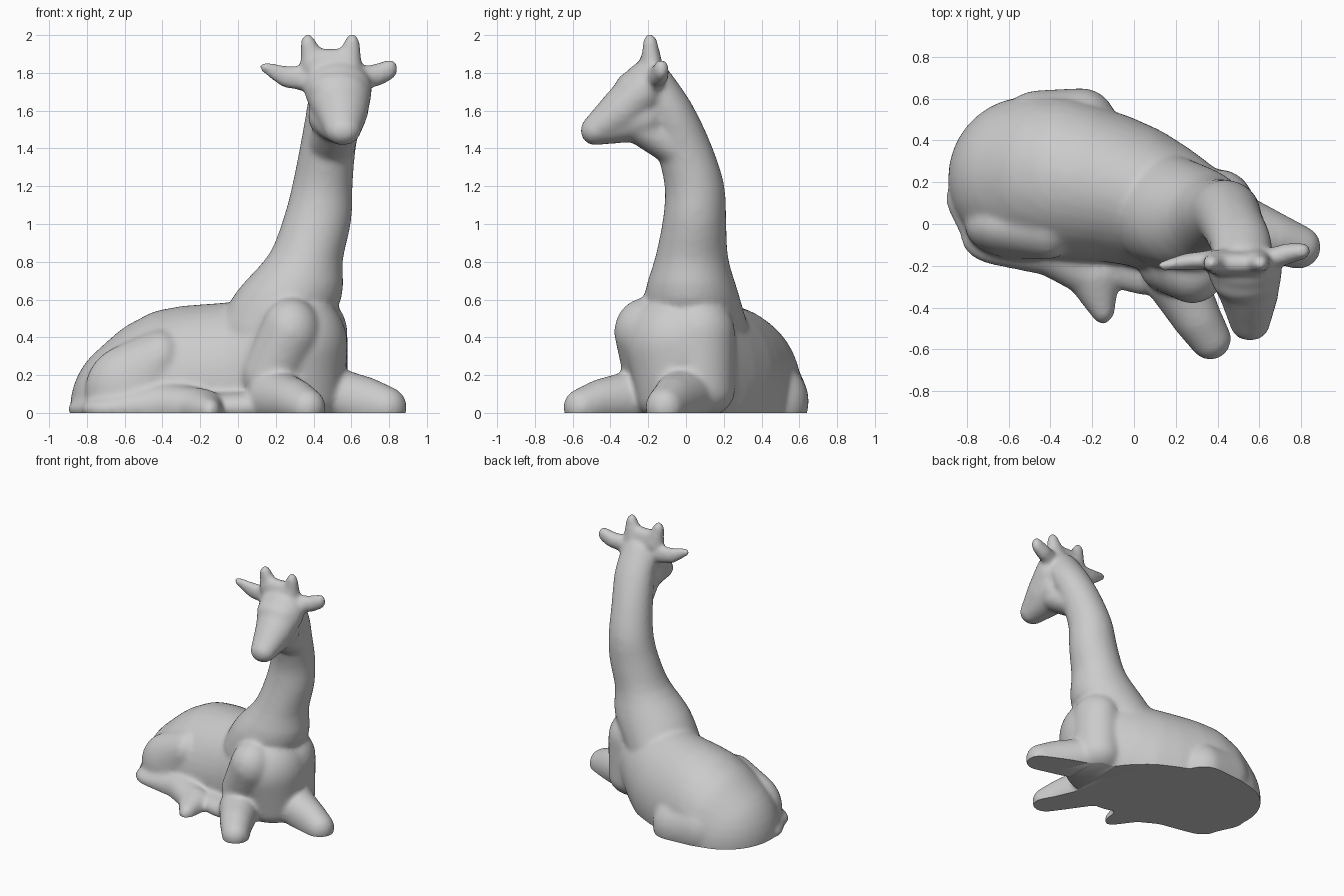
import bpy
import bmesh
from mathutils import Matrix, Vector

default_cube = bpy.data.objects.get("Cube")
if default_cube:
    bpy.data.objects.remove(default_cube, do_unlink=True)

stone = bpy.data.materials.new("stone grey")
stone.use_nodes = True
GREY = (0.6, 0.6, 0.6, 1)
stone.diffuse_color = GREY
stone.node_tree.nodes["Principled BSDF"].inputs["Base Color"].default_value = GREY


def add_ellipsoid(bm, ball):
    """Add one ellipsoid given as centre x, y, z and radii x, y, z."""
    matrix = Matrix.Translation(ball[:3]) @ Matrix.Diagonal((*ball[3:], 1))
    bmesh.ops.create_uvsphere(
        bm, u_segments=36, v_segments=20, radius=1, matrix=matrix)


def flowing(balls, steps=3):
    """Insert in-between ellipsoids along a smooth curve through the chain."""
    keys = [Vector(ball) for ball in balls]
    keys = [keys[0]] + keys + [keys[-1]]
    result = []
    for before, start, end, after in zip(keys, keys[1:], keys[2:], keys[3:]):
        for step in range(steps):
            t = step / steps
            leave, arrive = (end - before) / 2, (after - start) / 2
            bend = (leave * (1 - t) - arrive * t) * t * (1 - t)
            ease = t * t * (3 - 2 * t)
            result.append(tuple(start.lerp(end, ease) + bend))
    return result + [tuple(keys[-1])]


def add_chain(target, balls):
    """Skin each neighbouring pair of ellipsoids with a convex hull."""
    for pair in zip(balls, balls[1:]):
        bm = bmesh.new()
        for ball in pair:
            add_ellipsoid(bm, ball)
        hull = bmesh.ops.convex_hull(bm, input=bm.verts)
        loose = {v for v in hull["geom_interior"] + hull["geom_unused"]
                 if isinstance(v, bmesh.types.BMVert)}
        bmesh.ops.delete(bm, geom=list(loose), context="VERTS")
        bmesh.ops.recalc_face_normals(bm, faces=bm.faces)
        piece = bpy.data.meshes.new("piece")
        bm.to_mesh(piece)
        bm.free()
        target.from_mesh(piece)
        bpy.data.meshes.remove(piece)


# Trunk, from the rump to the chest
trunk = flowing([
    (-0.50, 0.22, 0.02, 0.39, 0.39, 0.40),
    (-0.36, 0.22, 0.13, 0.33, 0.39, 0.42),
    (0.00, 0.14, 0.17, 0.30, 0.34, 0.42),
    (0.31, -0.02, 0.32, 0.27, 0.28, 0.32),
])
chest = [
    (0.32, -0.04, 0.36, 0.26, 0.28, 0.28),
    (0.33, -0.02, 0.08, 0.23, 0.24, 0.15),
]

# Neck, from the withers to the back of the skull
neck = flowing([
    (0.16, 0.06, 0.44, 0.27, 0.27, 0.18),
    (0.27, 0.03, 0.62, 0.28, 0.25, 0.12),
    (0.355, 0.03, 0.81, 0.20, 0.195, 0.10),
    (0.42, 0.045, 1.02, 0.18, 0.168, 0.10),
    (0.447, 0.045, 1.2, 0.16, 0.158, 0.10),
    (0.475, -0.01, 1.4, 0.148, 0.147, 0.10),
    (0.51, -0.09, 1.6, 0.148, 0.13, 0.10),
    (0.52, -0.17, 1.73, 0.14, 0.11, 0.12),
])

# Head, with the brow, jaw and throat as separate masses
skull = [
    (0.53, -0.22, 1.71, 0.18, 0.12, 0.15),
    (0.55, -0.34, 1.60, 0.14, 0.11, 0.13),
    (0.555, -0.48, 1.495, 0.095, 0.08, 0.08),
]
brow = [
    (0.53, -0.20, 1.76, 0.15, 0.09, 0.10),
    (0.53, -0.28, 1.71, 0.155, 0.10, 0.10),
]
jaw = [
    (0.52, -0.22, 1.57, 0.15, 0.13, 0.13),
    (0.55, -0.45, 1.48, 0.09, 0.08, 0.06),
]
throat = [
    (0.53, -0.25, 1.53, 0.12, 0.10, 0.105),
    (0.49, -0.06, 1.40, 0.13, 0.09, 0.10),
]

# Ears, horns and the crown between them
right_ear = [
    (0.40, -0.17, 1.76, 0.07, 0.05, 0.065),
    (0.25, -0.18, 1.78, 0.05, 0.04, 0.06),
    (0.14, -0.20, 1.83, 0.03, 0.025, 0.03),
]
left_ear = [
    (0.64, -0.17, 1.77, 0.07, 0.05, 0.065),
    (0.74, -0.14, 1.79, 0.06, 0.05, 0.06),
    (0.81, -0.13, 1.82, 0.035, 0.04, 0.055),
]
crown = [
    (0.40, -0.19, 1.85, 0.07, 0.055, 0.08),
    (0.58, -0.19, 1.85, 0.07, 0.055, 0.08),
]


def horn(root_x, tip_x):
    return [(root_x, -0.18, 1.83, 0.08, 0.06, 0.06),
            (tip_x, -0.19, 1.955, 0.04, 0.04, 0.055)]


# Shoulders and folded front legs
right_shoulder = [
    (0.28, -0.21, 0.43, 0.16, 0.17, 0.18),
    (0.17, -0.19, 0.20, 0.15, 0.14, 0.16),
]
left_shoulder = [
    (0.41, 0.07, 0.42, 0.17, 0.19, 0.20),
    (0.40, 0.07, 0.12, 0.18, 0.19, 0.15),
]
right_front_leg = [
    (0.20, -0.27, 0.08, 0.15, 0.13, 0.15),
    (0.30, -0.45, 0.06, 0.12, 0.11, 0.12),
    (0.365, -0.55, 0.03, 0.10, 0.10, 0.10),
]
left_front_leg = [
    (0.48, 0.00, 0.10, 0.13, 0.16, 0.15),
    (0.68, -0.07, 0.05, 0.12, 0.12, 0.14),
    (0.785, -0.11, 0.03, 0.11, 0.105, 0.11),
]

# Haunches, folded hind leg and tail
right_haunch = [
    (-0.54, -0.01, 0.12, 0.27, 0.16, 0.25),
    (-0.41, 0.00, 0.29, 0.13, 0.17, 0.155),
]
right_hind_leg = [
    (-0.63, -0.06, 0.02, 0.20, 0.14, 0.08),
    (-0.39, -0.13, 0.04, 0.13, 0.12, 0.12),
    (-0.20, -0.25, 0.03, 0.13, 0.10, 0.10),
    (-0.15, -0.40, 0.01, 0.06, 0.08, 0.07),
]
belly_fold = [
    (-0.20, -0.12, 0.03, 0.15, 0.15, 0.08),
    (0.05, -0.22, 0.03, 0.15, 0.12, 0.08),
]
left_haunch = [
    (-0.45, 0.45, 0.08, 0.20, 0.19, 0.22),
    (-0.25, 0.47, 0.06, 0.17, 0.18, 0.20),
]
tail = [
    (-0.83, 0.12, 0.02, 0.07, 0.10, 0.05),
    (-0.78, -0.02, 0.02, 0.06, 0.06, 0.05),
]

parts = [trunk, chest, neck, skull, brow, jaw, throat, right_ear, left_ear,
         crown, horn(0.41, 0.37), horn(0.58, 0.605), right_shoulder,
         left_shoulder, right_front_leg, left_front_leg, right_haunch,
         right_hind_leg, belly_fold, left_haunch, tail]

# Gather all masses in one mesh
bm = bmesh.new()
for part in parts:
    add_chain(bm, part)
mesh = bpy.data.meshes.new("masses")
bm.to_mesh(mesh)
bm.free()
giraffe = bpy.data.objects.new("resting_giraffe", mesh)
bpy.context.collection.objects.link(giraffe)

# Fuse the masses and soften the joins like a cast figure
fuse = giraffe.modifiers.new("fuse", "REMESH")
fuse.mode = "VOXEL"
fuse.voxel_size = 0.014
soften = giraffe.modifiers.new("soften", "SMOOTH")
soften.factor = 0.5
soften.iterations = 16
graph = bpy.context.evaluated_depsgraph_get()
fused = bpy.data.meshes.new_from_object(giraffe.evaluated_get(graph))
giraffe.modifiers.clear()

# Slice off a flat base and cap it
bm = bmesh.new()
bm.from_mesh(fused)
bmesh.ops.bisect_plane(bm, geom=bm.verts[:] + bm.edges[:] + bm.faces[:],
                       plane_co=Vector(), plane_no=Vector((0, 0, 1)),
                       clear_inner=True)
rim = [edge for edge in bm.edges if edge.is_boundary]
bmesh.ops.holes_fill(bm, edges=rim, sides=0)
bm.to_mesh(fused)
bm.free()
giraffe.data = fused
bpy.data.meshes.remove(mesh)
fused.name = "resting_giraffe"
fused.materials.clear()
fused.materials.append(stone)

# Smooth skin with a crisp edge around the base
bpy.ops.object.select_all(action="DESELECT")
giraffe.select_set(True)
bpy.context.view_layer.objects.active = giraffe
bpy.ops.object.shade_smooth_by_angle(angle=0.8)
